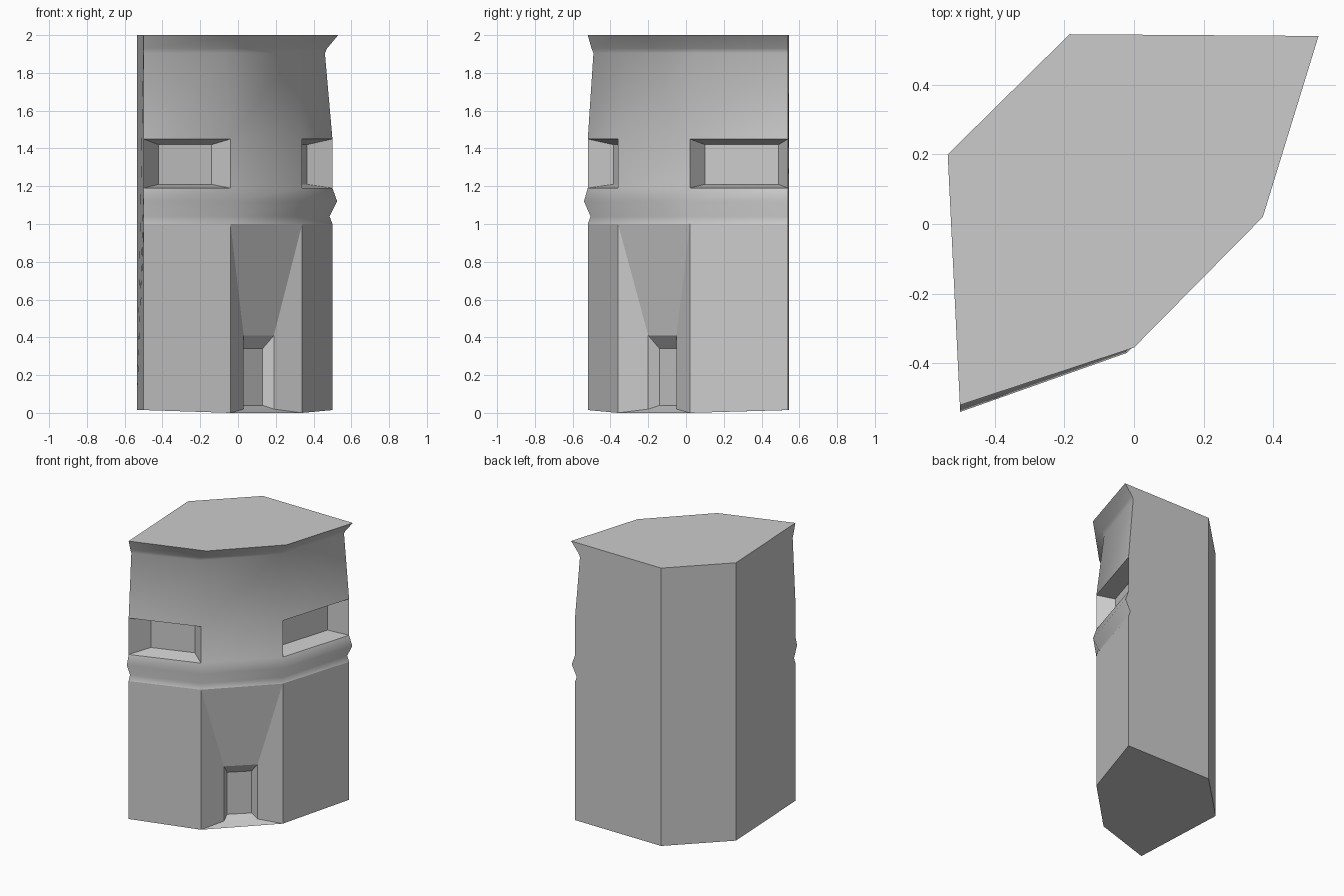
import bpy, bmesh, math

if "Cube" in bpy.data.objects:
    bpy.data.objects.remove(bpy.data.objects["Cube"])

bm = bmesh.new()


def vert(x, y, z):
    return bm.verts.new((x, y, z))


def face(*verts, smooth=False):
    f = bm.faces.new(verts)
    f.smooth = smooth
    return f


def recess(outer, inner):
    """Bevelled pocket between an outer and an inner loop of four verts."""
    for i in range(4):
        j = (i + 1) % 4
        face(outer[i], outer[j], inner[j], inner[i])
    face(*inner)


# Front wall profile: z, A y, B x, B y, C x, C y, D x (four front corners A-D)
LEVELS = [
    (0.00, -0.52, -0.04, -0.36, 0.34, 0.02, 0.50),
    (1.00, -0.52, -0.04, -0.36, 0.34, 0.02, 0.50),
    (1.04, -0.505, -0.047, -0.35, 0.33, 0.027, 0.485),
    (1.12, -0.54, -0.02, -0.37, 0.36, 0.01, 0.525),
    (1.19, -0.52, -0.04, -0.36, 0.34, 0.02, 0.50),
    (1.45, -0.52, -0.04, -0.36, 0.34, 0.02, 0.50),
    (1.905, -0.49, -0.07, -0.33, 0.30, 0.05, 0.46),
    (1.93, -0.50, -0.06, -0.337, 0.312, 0.044, 0.472),
    (2.00, -0.52, 0.00, -0.355, 0.37, 0.02, 0.53),
]
rings = []
for z, ay, bx, by, cx, cy, dx in LEVELS:
    end_z = max(z, 0.015)          # outer corners of the base sit slightly higher
    rings.append([vert(-0.5, ay, end_z), vert(bx, by, z),
                  vert(cx, cy, z), vert(dx, 0.54, end_z)])

# Front wall bands (door bay and window bays are left open)
WINDOW, DOOR = 4, 0
for k in range(len(rings) - 1):
    lo, hi = rings[k], rings[k + 1]
    for s in range(3):
        if (k == WINDOW and s != 1) or (k == DOOR and s == 1):
            continue
        face(lo[s], lo[s + 1], hi[s + 1], hi[s], smooth=k > 0)

# Window recesses
for s, (p, q) in ((0, ((-0.42, -0.385), (-0.14, -0.288))),
                  (2, ((0.245, 0.10), (0.365, 0.49)))):
    lo, hi = rings[WINDOW], rings[WINDOW + 1]
    inner = [vert(*p, 1.21), vert(*q, 1.21), vert(*q, 1.42), vert(*p, 1.42)]
    recess([lo[s], lo[s + 1], hi[s + 1], hi[s]], inner)

# Door bay: sloped hood, then a doorway set deeper
b0, c0, b1, c1 = rings[0][1], rings[0][2], rings[1][1], rings[1][2]
L, R = (0.03, -0.20), (0.19, -0.05)
L2, R2 = (0.012, -0.14), (0.13, -0.032)
frame = [vert(*L, 0.02), vert(*R, 0.02), vert(*R, 0.41), vert(*L, 0.41)]
door = [vert(*L2, 0.04), vert(*R2, 0.04), vert(*R2, 0.34), vert(*L2, 0.34)]
for quad in ((b0, c0, frame[1], frame[0]), (c0, c1, frame[2], frame[1]),
             (c1, b1, frame[3], frame[2]), (b1, b0, frame[0], frame[3])):
    face(*quad)
recess(frame, door)

# Plain back walls, top and bottom
e0, e1 = vert(-0.185, 0.545, 0.015), vert(-0.185, 0.545, 2.0)
f0, f1 = vert(-0.535, 0.20, 0.015), vert(-0.535, 0.20, 2.0)
face(e0, e1, *[r[3] for r in reversed(rings)])
face(f0, f1, e1, e0)
face(*[r[0] for r in rings], f1, f0)
face(*rings[-1], e1, f1)
face(*reversed(rings[0]), f0, e0)

bmesh.ops.recalc_face_normals(bm, faces=bm.faces)
for e in bm.edges:
    e.smooth = e.calc_face_angle(0) < math.radians(50)

mesh = bpy.data.meshes.new("tower_building")
bm.to_mesh(mesh)
bm.free()
tower = bpy.data.objects.new("tower_building", mesh)
bpy.context.collection.objects.link(tower)
